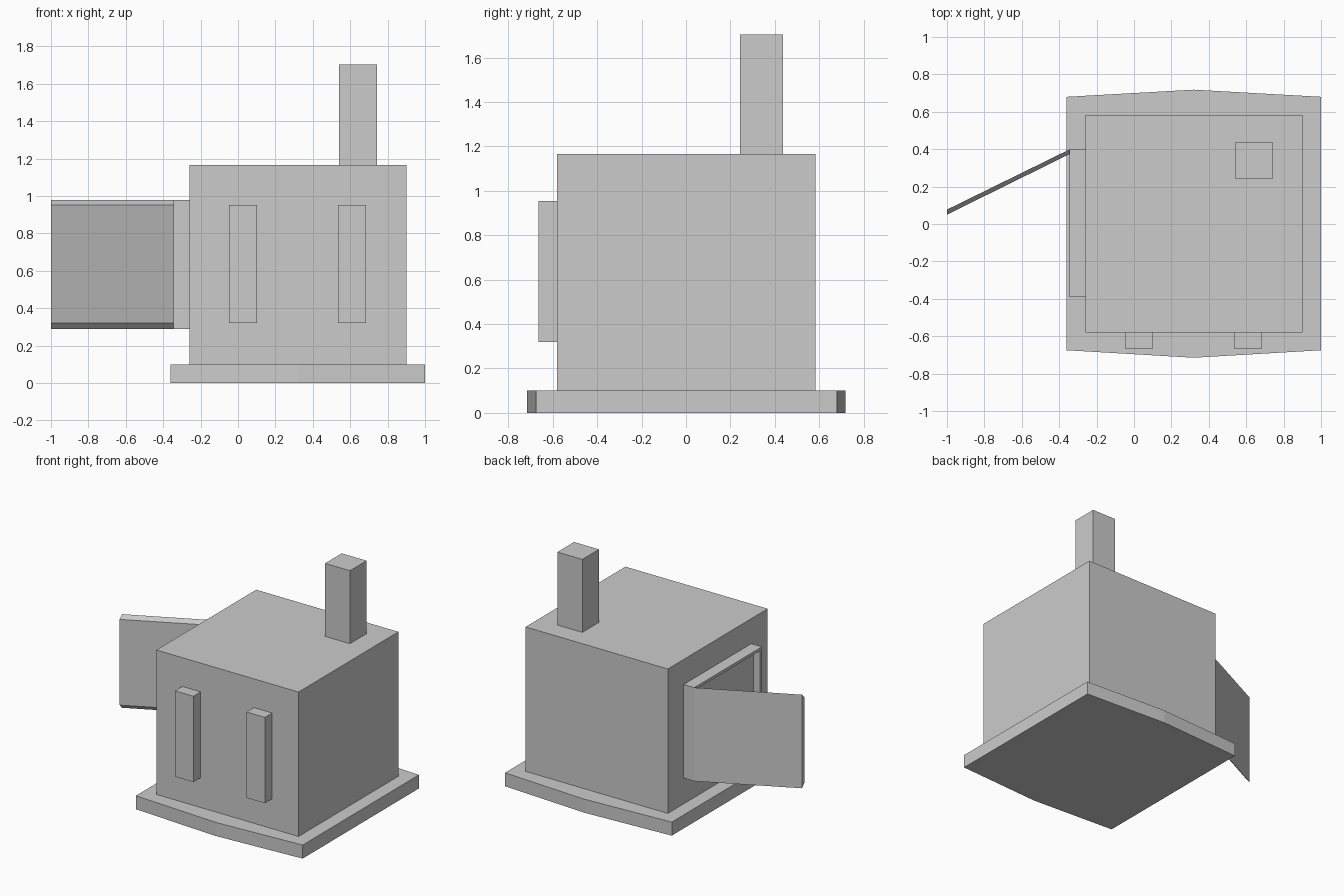
import bpy
import bmesh

if "Cube" in bpy.data.objects:
    bpy.data.objects.remove(bpy.data.objects["Cube"])


def add_mesh(name, verts, faces):
    mesh = bpy.data.meshes.new(name)
    mesh.from_pydata(verts, [], faces)
    bm = bmesh.new()
    bm.from_mesh(mesh)
    bmesh.ops.recalc_face_normals(bm, faces=bm.faces)
    bm.to_mesh(mesh)
    bm.free()
    obj = bpy.data.objects.new(name, mesh)
    bpy.context.collection.objects.link(obj)
    return obj


def loft(name, lower, upper):
    """Closed solid between two matching rings of points."""
    n = len(lower)
    sides = [(i, (i + 1) % n, n + (i + 1) % n, n + i) for i in range(n)]
    return add_mesh(name, lower + upper,
                    sides + [tuple(range(n)), tuple(range(n, 2 * n))])


def prism(name, outline, z0, z1):
    return loft(name, [(x, y, z0) for x, y in outline],
                [(x, y, z1) for x, y in outline])


def box(name, x0, x1, y0, y1, z0, z1):
    return prism(name, [(x0, y0), (x1, y0), (x1, y1), (x0, y1)], z0, z1)


# Floor plate with slightly bowed front and back edges
prism("base_plate", [(-0.36, -0.675), (0.32, -0.715), (1.0, -0.675),
                     (1.0, 0.68), (0.32, 0.718), (-0.36, 0.68)], 0, 0.1)

# Stove body and chimney
box("stove_body", -0.26, 0.90, -0.58, 0.583, 0.1, 1.165)
box("chimney", 0.54, 0.743, 0.243, 0.437, 1.165, 1.703)

# Two upright bars on the front
for i, x in enumerate((-0.048, 0.535)):
    box(f"front_bar_{i + 1}", x, x + 0.15, -0.665, -0.58, 0.32, 0.953)

# Door frame on the left side, with a recessed panel
frame = box("door_frame", -0.346, -0.26, -0.39, 0.398, 0.29, 0.98)
bm = bmesh.new()
bm.from_mesh(frame.data)
outer = min(bm.faces, key=lambda f: f.calc_center_median().x)
bmesh.ops.inset_region(bm, faces=[outer], thickness=0.03)
panel = bmesh.ops.extrude_discrete_faces(bm, faces=[outer])["faces"][0]
bmesh.ops.translate(bm, verts=panel.verts, vec=(0.052, 0, 0))
bm.to_mesh(frame.data)
bm.free()

# Open door: its top and bottom edges are bevelled towards the inner face
loft("open_door",
     [(-0.346, 0.373, 0.32), (-1, 0.05, 0.32), (-1, 0.05, 0.952), (-0.346, 0.373, 0.952)],
     [(-0.346, 0.398, 0.29), (-1, 0.077, 0.29), (-1, 0.077, 0.98), (-0.346, 0.398, 0.98)])
